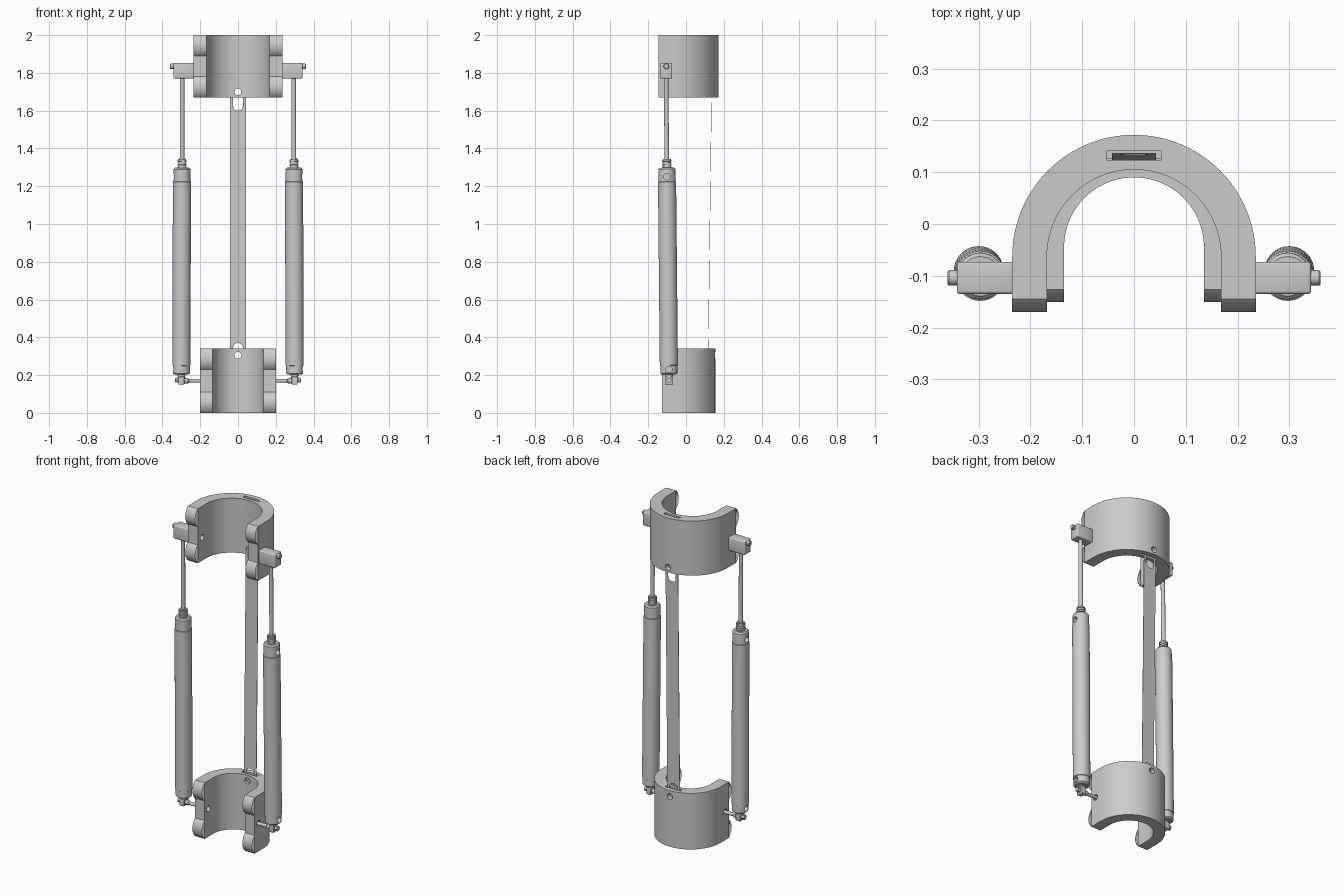
import bpy, bmesh
from math import cos, sin, pi, asin
from mathutils import Vector, Matrix

if "Cube" in bpy.data.objects:
    bpy.data.objects.remove(bpy.data.objects["Cube"])


def finish(name, bm, smooth=True):
    bmesh.ops.recalc_face_normals(bm, faces=bm.faces)
    me = bpy.data.meshes.new(name)
    bm.to_mesh(me)
    bm.free()
    ob = bpy.data.objects.new(name, me)
    bpy.context.collection.objects.link(ob)
    bpy.ops.object.select_all(action='DESELECT')
    ob.select_set(True)
    bpy.context.view_layer.objects.active = ob
    if smooth:
        bpy.ops.object.shade_smooth_by_angle(angle=0.6)
    return ob


def prism(name, pts, vec):
    """Closed outline of 3D points extruded along vec."""
    bm = bmesh.new()
    f = bm.faces.new([bm.verts.new(p) for p in pts])
    r = bmesh.ops.extrude_face_region(bm, geom=[f], use_keep_orig=True)
    bmesh.ops.translate(bm, vec=vec, verts=[v for v in r['geom'] if isinstance(v, bmesh.types.BMVert)])
    return finish(name, bm)


def box(name, lo, hi, bevel=0):
    lo, hi = Vector(lo), Vector(hi)
    bm = bmesh.new()
    bmesh.ops.create_cube(bm, size=1, matrix=Matrix.Translation((lo + hi) / 2) @ Matrix.Diagonal((*(hi - lo), 1)))
    if bevel:
        bmesh.ops.bevel(bm, geom=bm.edges[:], offset=bevel, segments=3, profile=0.5, affect='EDGES')
    return finish(name, bm)


def lathe(name, origin, axis, profile, seg=40):
    """Turn (radius, distance) pairs about an axis; ends are capped."""
    rot = Vector(axis).to_track_quat('Z', 'Y')
    bm = bmesh.new()
    rings = [[bm.verts.new(Vector(origin) + rot @ Vector((r * cos(2 * pi * i / seg), r * sin(2 * pi * i / seg), d)))
              for i in range(seg)] for r, d in profile]
    for a, b in zip(rings, rings[1:]):
        for i in range(seg):
            j = (i + 1) % seg
            bm.faces.new((a[i], a[j], b[j], b[i]))
    bm.faces.new(rings[0])
    bm.faces.new(rings[-1])
    return finish(name, bm)


def cut(ob, *cutters):
    for c in cutters:
        m = ob.modifiers.new('cut', 'BOOLEAN')
        m.operation, m.solver, m.object = 'DIFFERENCE', 'EXACT', c
        bpy.ops.object.select_all(action='DESELECT')
        ob.select_set(True)
        bpy.context.view_layer.objects.active = ob
        bpy.ops.object.modifier_apply(modifier=m.name)
        bpy.data.objects.remove(c)
    bpy.ops.object.shade_smooth_by_angle(angle=0.6)


def slot_y(z0, z1, r):
    """Oblong cutter running along y."""
    pts = [(r * cos(pi * i / 16), -0.05, z1 - r + r * sin(pi * i / 16)) for i in range(17)]
    pts += [(-r * cos(pi * i / 16), -0.05, z0 + r - r * sin(pi * i / 16)) for i in range(17)]
    return prism('slot_cutter', pts, (0, 0.4, 0))


def cuff(name, ro, ri, cy, yend, z0, h, lobe, slot, hole_z, pin):
    # U-shaped shell
    n = 48
    arc = lambda r: [(r * cos(pi * i / n), cy + r * sin(pi * i / n), z0) for i in range(n + 1)]
    pts = [(ro, yend, z0)] + arc(ro) + [(-ro, yend, z0), (-ri, yend, z0)] + arc(ri)[::-1] + [(ri, yend, z0)]
    ob = prism(name, pts, (0, 0, h))
    cut(ob, box('slot_cutter', *slot),
        lathe('hole_cutter', (0, 0.02, hole_z), (0, 1, 0), [(0.018, 0), (0.018, 0.3)]),
        lathe('pin_cutter', (-0.3, *pin), (1, 0, 0), [(0.017, 0), (0.017, 0.6)]))
    # curved open lips on both end faces
    R = (0.055 ** 2 + lobe ** 2) / (2 * lobe)
    half = asin(0.055 / R)
    for s in (-1, 1):
        for k, zc in enumerate((z0 + 0.055, z0 + h - 0.055)):
            bm = bmesh.new()
            prev = None
            for i in range(17):
                t = half * (i / 8 - 1)
                y, z = yend + (R - lobe) - R * cos(t), zc + R * sin(t)
                row = [bm.verts.new((s * ri, y, z)), bm.verts.new((s * ro, y, z))]
                if prev:
                    bm.faces.new((prev[0], prev[1], row[1], row[0]))
                prev = row
            finish(f'{name}_lip_{"left" if s < 0 else "right"}_{k}', bm)


cuff('upper_cuff', 0.235, 0.168, -0.063, -0.145, 1.67, 0.33, 0.025,
     ((-0.052, 0.124, 1.5), (0.052, 0.141, 2.1)), 1.70, (-0.104, 1.81))
cuff('lower_cuff', 0.20, 0.135, -0.045, -0.126, 0.0, 0.34, 0.025,
     ((-0.052, 0.108, 0.1), (0.052, 0.126, 0.5)), 0.305, (-0.09, 0.17))

# flat bar joining the cuffs, leaning slightly back
bar = box('rear_bar', (-0.042, -0.001, 0.22), (0.042, 0.001, 1.78))
cut(bar, slot_y(1.60, 1.73, 0.026), slot_y(0.26, 0.37, 0.026))
bar.matrix_world = Matrix.Translation((0, 0.1265, 1.0)) @ Matrix.Rotation(-0.0127, 4, 'X') @ Matrix.Translation((0, 0, -1.0))


def thread(r, a, b, n):
    out = []
    for i in range(n):
        d = (b - a) / n
        out += [(r, a + i * d), (r, a + (i + .5) * d), (r * .86, a + (i + .55) * d), (r * .86, a + (i + .95) * d)]
    return out


for s, side in ((-1, 'left'), (1, 'right')):
    # piston cylinder, measured along its axis from the lower pivot
    base = Vector((s * 0.300, -0.090, 0.17))
    axis = Vector((s * 0.295, -0.106, 1.81)) - base
    at = lambda z: base + axis * ((z - 0.17) / 1.64)
    d = lambda z: z - 0.17
    tube = lathe(f'cylinder_{side}', base, axis, [
        (0.036, d(.203)), (0.045, d(.210)), (0.045, d(.250)), (0.048, d(.252)), (0.048, d(1.223)),
        (0.045, d(1.225)), (0.045, d(1.290)), (0.038, d(1.298))], 48)
    for z in (1.25, 0.23):
        p = at(z)
        cut(tube, lathe('port_cutter', (p.x + s * 0.02, p.y, p.z), (s, 0, 0), [(0.017, 0), (0.017, 0.1)]))
    # threaded necks and rod
    lathe(f'upper_neck_{side}', base, axis, thread(0.025, d(1.295), d(1.345), 4))
    lathe(f'lower_neck_{side}', base, axis, thread(0.022, d(.185), d(.206), 2))
    lathe(f'piston_rod_{side}', base, axis, [(0.012, d(1.33)), (0.012, d(1.79))], 24)
    # upper mounting block and its pin
    xs = sorted((s * 0.232, s * 0.342))
    box(f'upper_block_{side}', (xs[0], -0.135, 1.77), (xs[1], -0.073, 1.852), 0.006)
    lathe(f'upper_pin_{side}', (s * 0.335, -0.104, 1.835), (s, 0, 0), [(0.015, 0), (0.015, 0.022), (0.012, 0.025)], 24)
    # lower eye, pin and bolt head
    xs = sorted((s * 0.284, s * 0.316))
    box(f'lower_eye_{side}', (xs[0], -0.112, 0.150), (xs[1], -0.068, 0.192), 0.004)
    lathe(f'lower_pin_{side}', (s * 0.17, -0.09, 0.17), (s, 0, 0),
          [(0.010, 0), (0.010, 0.09), (0.014, 0.095), (0.014, 0.12)], 24)
    lathe(f'lower_bolt_{side}', (s * 0.31, -0.09, 0.173), (s, 0, 0), [(0.015, 0), (0.015, 0.024)], 6)
